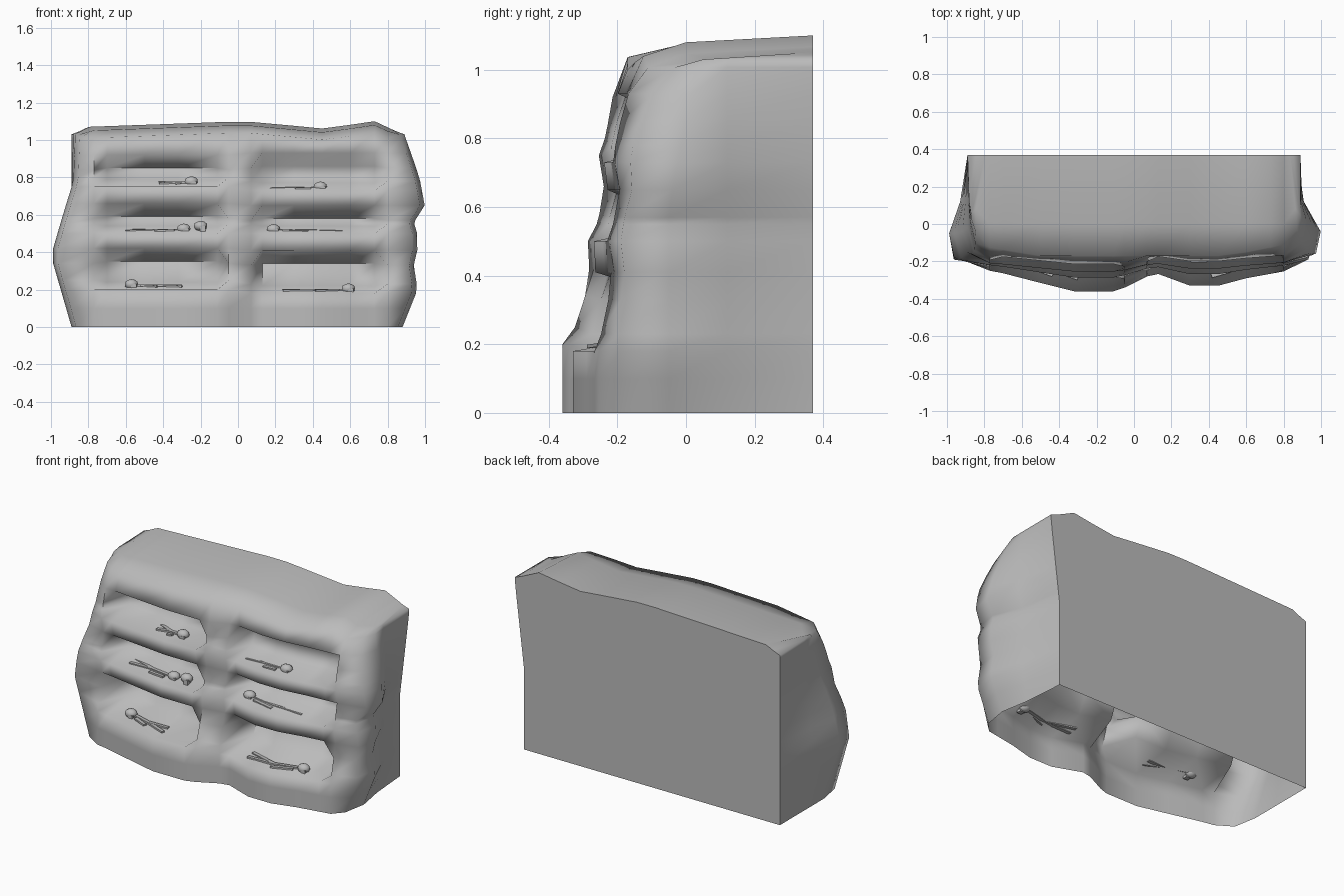
import bpy, bmesh, math
from mathutils import Vector, Matrix

cube = bpy.data.objects.get("Cube")
if cube:
    bpy.data.objects.remove(cube)

grey = bpy.data.materials.new("stone grey")
grey.use_nodes = True
tone = (0.5, 0.5, 0.5, 1)
grey.diffuse_color = tone
grey.node_tree.nodes["Principled BSDF"].inputs["Base Color"].default_value = tone


def lerp_table(table, t):
    """Piecewise linear lookup in a list of (t, value)."""
    for (a, va), (b, vb) in zip(table, table[1:]):
        if t <= b:
            return va + (vb - va) * max(0, (t - a) / (b - a))
    return table[-1][1]


def finish(name, bm, angle):
    bmesh.ops.recalc_face_normals(bm, faces=bm.faces)
    mesh = bpy.data.meshes.new(name)
    bm.to_mesh(mesh)
    bm.free()
    obj = bpy.data.objects.new(name, mesh)
    bpy.context.collection.objects.link(obj)
    mesh.materials.append(grey)
    bpy.ops.object.select_all(action='DESELECT')
    obj.select_set(True)
    bpy.context.view_layer.objects.active = obj
    bpy.ops.object.shade_smooth_by_angle(angle=math.radians(angle), keep_sharp_edges=True)


# Outline of the rock: half widths by height, crest by width
LEFT = [(0, -.89), (.38, -1), (.62, -.93), (.78, -.88), (1.03, -.87)]
RIGHT = [(0, .88), (.2, .96), (.33, .94), (.46, .97), (.56, .94), (.64, 1),
         (.8, .97), (1, .9), (1.05, .88)]
BACK_RIGHT = [(0, .83), (.5, .83), (1, .89)]
CREST = [(-.88, 1.03), (-.8, 1.07), (.03, 1.1), (.36, 1.07), (.46, 1.06),
         (.73, 1.1), (.88, 1.03)]
# Front surface: depth by height, plus a belly that fades upwards
FACE = [(0, -.25), (.2, -.25), (.42, -.205), (.5, -.22), (.66, -.19),
        (.75, -.21), (.83, -.195), (.92, -.17), (1.04, -.13)]
FADE = [(0, 1), (.2, 1), (.42, .7), (.5, .6), (.66, .45), (.75, .4), (1, .4)]
BELLY = [(-.75, 0), (-.6, .04), (-.32, .11), (-.09, .11), (.11, .01),
         (.3, .08), (.45, .08), (.6, .04), (.82, 0)]
BROW = [(-.8, -.12), (-.5, -.17), (.5, -.17), (.8, -.11)]
# Niche openness across the width: closed at the ends and the pillar
OPEN = [(-.77, 0), (-.7, 1), (-.11, 1), (-.05, 0), (.07, 0), (.13, 1),
        (.73, 1), (.8, 0)]
COLUMNS = [-.77, -.7, -.5, -.32, -.11, -.05, .07, .13, .3, .45, .6, .73, .8]
FLOORS = {-1: (.2, .5, .75), 1: (.18, .5, .73)}
CEILINGS = {-1: (.42, .66, .92), 1: (.41, .65, .93)}
DEPTHS = (.25, .18, .18)
BACK_Y = .37


def face_y(x, z):
    return lerp_table(FACE, z) - lerp_table(BELLY, x) * lerp_table(FADE, z)


def column_points(x):
    """Front profile of one column, from the ground to the back of the top."""
    side = -1 if x < 0 else 1
    k = lerp_table(OPEN, x)
    pts = [(x, face_y(x, z), z) for z in (0, .1)]
    for f, c, d in zip(FLOORS[side], CEILINGS[side], DEPTHS):
        for z_closed, z_open, depth in ((f, f, 0), (f + .05, f + .04, d * .9),
                                        (c - .08, c - .07, d), (c, c, 0)):
            z = z_closed + (z_open - z_closed) * k
            pts.append((x, face_y(x, z_closed) + depth * k, z))
    top = lerp_table(CREST, x)
    pts += [(x, lerp_table(BROW, x), top - .06), (x, 0, top - .02), (x, BACK_Y, top)]
    return pts


def flank_columns(end, sign):
    """Front corner, widest line, middle and back corner of one flank."""
    table = LEFT if sign < 0 else RIGHT
    flank = [[], [], [], []]
    for x, y, z in end[:-1]:
        z = min(z, 1.03)
        w = lerp_table(table, z)
        b = -.89 if sign < 0 else lerp_table(BACK_RIGHT, z)
        lean = max(0, z - .6)
        row = ((w - sign * .025, max(y + .03, -.19) + lean * .12, z),
               (w, max(-.05 + lean * .2, y + .05), z),
               (b + (w - b) * .4, .12, z), (b, BACK_Y, z))
        for column, point in zip(flank, row):
            column.append(point)
    # The crest ends run along the top edge of the back
    for i, column in enumerate(flank[:3]):
        x = end[-1][0] + (sign * .87 - end[-1][0]) * (i + 1) / 4
        column.append((x, BACK_Y, lerp_table(CREST, x)))
    flank[3].append(flank[3][-1])
    return flank


# Rock wall: one sheet over flanks, niches and top, with a flat back
body = [column_points(x) for x in COLUMNS]
grid = flank_columns(body[0], -1)[::-1] + body + flank_columns(body[-1], 1)

bm = bmesh.new()
verts = [[bm.verts.new(p) for p in col] for col in grid]
for a, b in zip(verts, verts[1:]):
    for i in range(len(a) - 1):
        bm.faces.new((a[i], b[i], b[i + 1], a[i + 1]))
back = bm.faces.new(verts[0][:-1] + [c[-1] for c in verts] + verts[-1][-2::-1])
for edge in back.edges:
    edge.smooth = False
bmesh.ops.remove_doubles(bm, verts=bm.verts, dist=.0005)
finish("rock_wall", bm, 88)


def skull(name, x, y, z):
    bm = bmesh.new()
    bmesh.ops.create_icosphere(bm, subdivisions=2, radius=.037)
    for v in bm.verts:
        v.co.z *= .75
        v.co.y *= .85
    jaw = bmesh.ops.create_cube(bm, size=.03)["verts"]
    bmesh.ops.translate(bm, verts=jaw, vec=(.012, -.014, -.014))
    bmesh.ops.translate(bm, verts=bm.verts, vec=(x, y, z))
    finish(name, bm, 40)


def bone(bm, a, b):
    """Thin flat bar between two points."""
    a, b = Vector(a), Vector(b)
    d = b - a
    m = (Matrix.Translation((a + b) / 2) @ d.to_track_quat('X', 'Z').to_matrix().to_4x4()
         @ Matrix.Diagonal((d.length, .02, .01, 1)))
    bmesh.ops.create_cube(bm, size=1, matrix=m)


# Remains on each shelf: skull position, and how far the limbs reach
REMAINS = [("top_right", -.25, .778, -.42), ("middle_right", -.29, .525, -.6),
           ("bottom_right", -.57, .228, -.3), ("top_left", .44, .75, .17),
           ("middle_left", .19, .522, .56), ("bottom_left", .59, .205, .24)]
INSET = .08
for place, x, z, reach in REMAINS:
    way = 1 if reach > x else -1
    mid = (x + reach) / 2
    y, ym, yr = (face_y(p, z) + INSET for p in (x, mid, reach))
    zb = z - .006
    skull(place + "_skull", x, y, z)
    bm = bmesh.new()
    bone(bm, (x + way * .03, y, zb), (mid, ym, zb))
    bone(bm, (mid, ym, zb), (reach, yr - .02, zb - .005))
    bone(bm, (mid, ym, zb), (reach, yr + .03, zb))
    bone(bm, (x + way * .05, y - .03, zb), (mid, ym - .03, zb - .005))
    finish(place + "_bones", bm, 30)
skull("middle_right_second_skull", -.2, face_y(-.2, .5) + INSET, .54)
